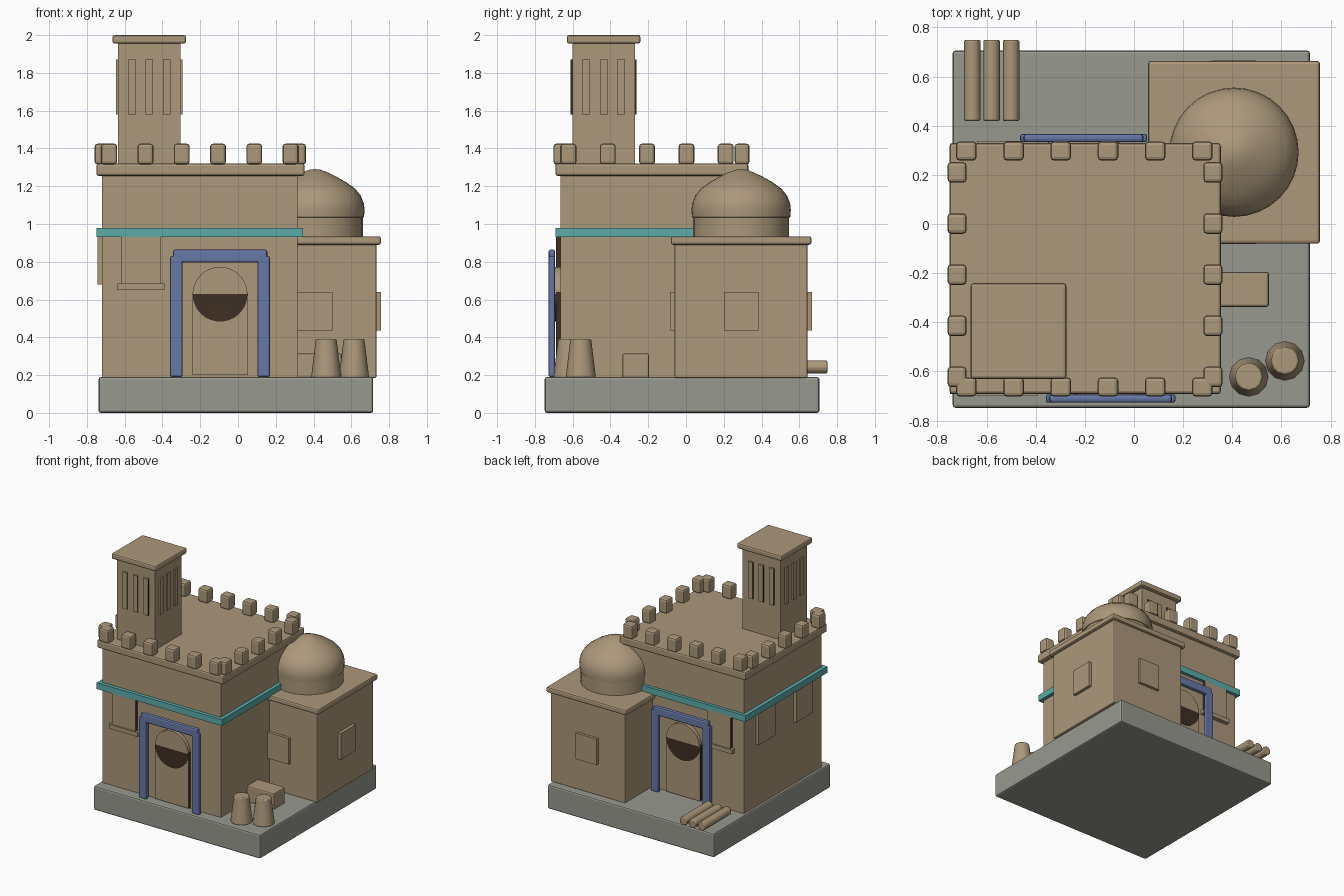
import bpy, bmesh, math
from mathutils import Matrix

if "Cube" in bpy.data.objects:
    bpy.data.objects.remove(bpy.data.objects["Cube"])


def material(name, rgb):
    lin = [((c / 255 + 0.055) / 1.055) ** 2.4 for c in rgb]
    m = bpy.data.materials.new(name)
    m.diffuse_color = (*lin, 1)
    m.use_nodes = True
    m.node_tree.nodes["Principled BSDF"].inputs["Base Color"].default_value = m.diffuse_color
    return m


TAN = material("sandstone", (172, 152, 122))
GREY = material("grey_stone", (151, 152, 142))
TEAL = material("teal_tile", (92, 172, 170))
BLUE = material("blue_paint", (104, 121, 167))
DARK = material("dark_brown", (62, 46, 36))


def finish(bm, name, mats, bevel=0, smooth=False):
    bmesh.ops.recalc_face_normals(bm, faces=bm.faces)
    me = bpy.data.meshes.new(name)
    bm.to_mesh(me)
    bm.free()
    ob = bpy.data.objects.new(name, me)
    bpy.context.collection.objects.link(ob)
    for m in mats:
        me.materials.append(m)
    if bevel:
        mod = ob.modifiers.new("bevel", 'BEVEL')
        mod.width, mod.segments = bevel, 2
        mod.limit_method, mod.angle_limit = 'ANGLE', math.radians(40)
    if smooth:
        bpy.ops.object.select_all(action='DESELECT')
        bpy.context.view_layer.objects.active = ob
        ob.select_set(True)
        bpy.ops.object.shade_smooth_by_angle(angle=math.radians(35))
    return ob


def box(name, x, y, z, mat=TAN, bevel=0, dark_sides=False):
    """Box from (min, max) ranges; dark_sides paints the x-facing sides."""
    bm = bmesh.new()
    size = (x[1] - x[0], y[1] - y[0], z[1] - z[0])
    mid = (sum(x) / 2, sum(y) / 2, sum(z) / 2)
    bmesh.ops.create_cube(bm, size=1, matrix=Matrix.Translation(mid) @ Matrix.Diagonal((*size, 1)))
    if dark_sides:
        for f in bm.faces:
            f.normal_update()
            f.material_index = int(abs(f.normal.x) > 0.9)
    return finish(bm, name, [mat, DARK] if dark_sides else [mat], bevel)


def around(c, h):
    return (c - h, c + h)


def cone(name, loc, r1, r2, depth, sides, axis='Z', bevel=0):
    bm = bmesh.new()
    rot = Matrix.Rotation(math.pi / 2, 4, 'X') if axis == 'Y' else Matrix()
    bmesh.ops.create_cone(bm, cap_ends=True, segments=sides, radius1=r1, radius2=r2, depth=depth,
                          matrix=Matrix.Translation(loc) @ rot)
    return finish(bm, name, [TAN], bevel, True)


# Base, main block, tile band and cornice
box("base", (-.738, .716), (-.748, .706), (0, .19), GREY, .012)
box("main_block", (-.72, .315), (-.664, .304), (.185, 1.26))
box("tile_band", (-.749, .343), (-.692, .328), (.93, .98), TEAL)
box("cornice", (-.75, .353), (-.692, .33), (1.255, 1.32), TAN, .012)

# Battlements
for i in range(6):
    for y in (-.663, .297):
        box("merlon", around(-.682 + .192 * i, .042), around(y, .039), (1.315, 1.425), TAN, .015)
for i in range(5):
    for x in (-.72, .321):
        box("merlon", around(x, .039), around(-.622 + .208 * i, .042), (1.315, 1.425), TAN, .015)

# Wind tower with slats on all four sides
TX, TY = -.47, -.436
box("tower", around(TX, .165), around(TY, .165), (1.31, 1.96))
box("tower_cap", around(TX, .195), around(TY, .195), (1.955, 2.0), TAN, .012)
for k in (-.092, 0, .092):
    for s in (-1, 1):
        box("slat", around(TX + k, .02), around(TY + s * .165, .01), (1.58, 1.87), TAN, 0, True)
        box("slat", around(TX + s * .165, .01), around(TY + k, .02), (1.58, 1.87))


# Doors: panel, round head (dark lower half) and blue frame
def door(name, cx, wall, s, half):
    box(name + "_panel", around(cx, .147), sorted((wall, wall + s * .025)), (.2, .64), TAN, 0, True)
    bm = bmesh.new()
    bmesh.ops.create_cone(bm, cap_ends=True, segments=32, radius1=.145, radius2=.145, depth=.036,
                          matrix=Matrix.Translation((cx, wall + s * .011, .628))
                          @ Matrix.Rotation(math.pi / 2, 4, 'X'))
    bmesh.ops.bisect_plane(bm, geom=bm.verts[:] + bm.edges[:] + bm.faces[:],
                           plane_co=(0, 0, .63), plane_no=(0, 0, 1))
    for f in bm.faces:
        f.material_index = int(f.calc_center_median().z < .63)
    finish(bm, name + "_arch", [TAN, DARK])
    depth = sorted((wall + s * .029, wall + s * .063))
    for e in (-1, 1):
        box(name + "_post", around(cx + e * (half - .033), .033), depth, (.19, .83), BLUE, .01)
    box(name + "_lintel", around(cx, half - .014), depth, (.795, .865), BLUE, .012)


door("front_door", -.095, -.664, -1, .264)
door("back_door", -.205, .304, 1, .258)

# Main block windows
for wall, s in ((-.664, -1), (.304, 1)):
    box("window", around(-.514, .103), sorted((wall, wall + s * .024)), (.68, .94), TAN, 0, True)
    box("window_sill", around(-.514, .124), sorted((wall, wall + s * .034)), (.65, .684))
for y in (-.42, .05):
    box("side_window", (-.743, -.71), around(y, .105), (.68, .94))

# Annex with roof slab and windows
AX, AY = .407, .292
box("annex", around(AX, .326), around(AY, .352), (.185, .9), TAN, .008)
box("annex_roof", around(AX, .35), around(AY, .372), (.89, .935), TAN, .012)
box("annex_window", (.72, .757), around(AY, .092), (.435, .64))
for s in (-1, 1):
    box("annex_window", around(AX, .092), around(AY + s * .352, .022), (.435, .64))

# Dome: lathe profile (radius, height)
profile = [(.254, .93), (.254, 1.035), (.26, 1.036), (.263, 1.075), (.259, 1.11), (.243, 1.15),
           (.213, 1.187), (.165, 1.222), (.115, 1.25), (.07, 1.272), (.03, 1.287), (0, 1.291)]
bm = bmesh.new()
vs = [bm.verts.new((AX + r, AY, z)) for r, z in profile]
es = [bm.edges.new(p) for p in zip(vs, vs[1:])]
bmesh.ops.spin(bm, geom=vs + es, cent=(AX, AY, 0), axis=(0, 0, 1), angle=2 * math.pi, steps=32)
bmesh.ops.remove_doubles(bm, verts=bm.verts, dist=.0005)
finish(bm, "dome", [TAN], 0, True)

# Yard clutter: crate, jars, logs
box("crate", (.31, .549), (-.337, -.195), (.185, .315), TAN, .01)
for x, y in ((.467, -.622), (.614, -.557)):
    cone("jar", (x, y, .289), .08, .055, .204, 12, bevel=.006)
for x in (-.658, -.579, -.5):
    cone("log", (x, .584, .243), .034, .034, .328, 12, 'Y', .006)
